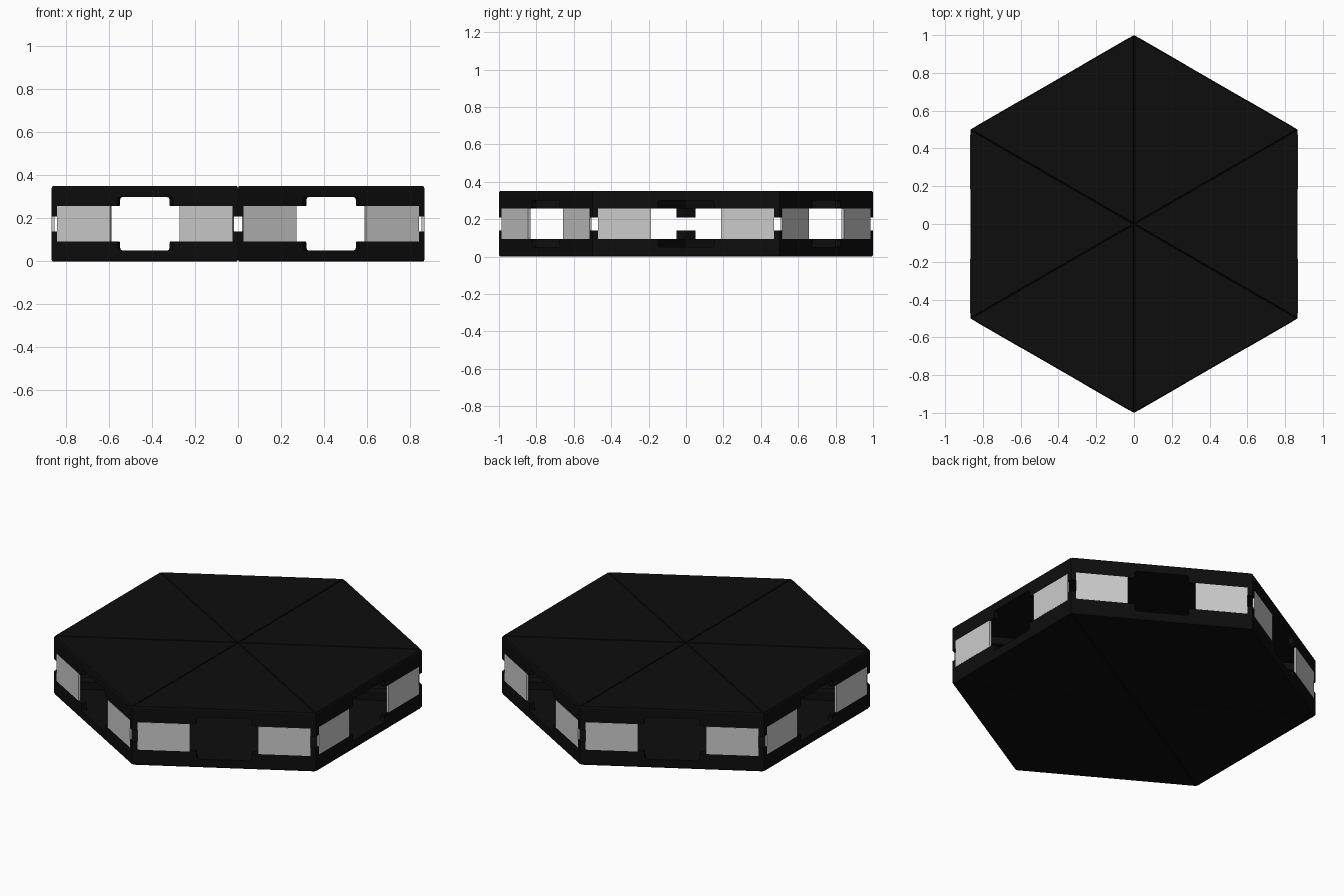
import bpy, bmesh, math
from mathutils import Vector

if "Cube" in bpy.data.objects:
    bpy.data.objects.remove(bpy.data.objects["Cube"])

H = 0.35          # total height
MID = H / 2
WALL = 0.03       # rim wall thickness
MITRE = WALL * math.sqrt(3)

black = bpy.data.materials.new("black_plastic")
black.diffuse_color = (0.004, 0.004, 0.004, 1)
black.use_nodes = True
black.node_tree.nodes["Principled BSDF"].inputs["Base Color"].default_value = black.diffuse_color

# Half of a rim side seen in elevation: corner post, ledge, rounded notch start
RIM = [(0, .30), (0, .21), (.047, .21), (.052, .215), (.052, .257), (.345, .257),
       (.35, .262), (.35, .287), (.354, .296), (.364, .30)]


def finish(bm, name, mat=None):
    bmesh.ops.remove_doubles(bm, verts=bm.verts, dist=1e-5)
    bmesh.ops.dissolve_degenerate(bm, dist=1e-5, edges=bm.edges)
    bmesh.ops.recalc_face_normals(bm, faces=bm.faces)
    mesh = bpy.data.meshes.new(name)
    bm.to_mesh(mesh)
    bm.free()
    if mat:
        mesh.materials.append(mat)
    obj = bpy.data.objects.new(name, mesh)
    bpy.context.collection.objects.link(obj)
    return obj


def loft(bm, rings):
    """Closed solid through rings of equal point count."""
    vs = [[bm.verts.new(p) for p in r] for r in rings]
    n = len(vs[0])
    bm.faces.new(vs[0])
    bm.faces.new(vs[-1])
    for a, b in zip(vs, vs[1:]):
        for i in range(n):
            j = (i + 1) % n
            bm.faces.new((a[i], a[j], b[j], b[i]))


def on_side(a, b, c, t, d, z):
    """Point at fraction t along side a-b, d inward, height z."""
    p = a.lerp(b, t) + ((c - a.lerp(b, .5)).normalized()) * d
    return Vector((p.x, p.y, z))


def tray(tri, flip, name):
    zf = (lambda z: H - z) if flip else (lambda z: z)
    bm = bmesh.new()
    mid = sum(tri, Vector((0, 0))) / 3
    # Triangular plate with a small chamfer on the outer face
    rings = []
    for z, s in ((.30, 1), (.342, 1), (H, .986)):
        rings.append([(*(mid + (p - mid) * s), zf(z)) for p in tri])
    loft(bm, rings)
    # Mitred rim walls on all three sides, two halves each
    for k in range(3):
        a, b, c = tri[k], tri[(k + 1) % 3], tri[(k + 2) % 3]
        for s, e in ((a, b), (b, a)):
            outer = [on_side(s, e, c, t, 0, zf(z)) for t, z in RIM]
            inner = [on_side(s, e, c, max(t, MITRE), WALL, zf(z)) for t, z in RIM]
            loft(bm, [outer, inner])
    return finish(bm, name, black)


def panel(s, e, c, name):
    bm = bmesh.new()
    quad = [(.029, MID - .082), (.314, MID - .082), (.314, MID + .082), (.029, MID + .082)]
    loft(bm, [[on_side(s, e, c, t, d, z) for t, z in quad] for d in (-.001, .012)])
    return finish(bm, name)


# Six wedges around the centre
centre = Vector((0, 0))
for i in range(6):
    a0, a1 = math.radians(30 + 60 * i), math.radians(90 + 60 * i)
    p, q = Vector((math.cos(a0), math.sin(a0))), Vector((math.cos(a1), math.sin(a1)))
    tri = [p, q, centre]
    tray(tri, False, f"upper_tray_{i}")
    tray(tri, True, f"lower_tray_{i}")
    # Two grey panels on the outer side of each wedge
    panel(p, q, centre, f"side_panel_{i}_a")
    panel(q, p, centre, f"side_panel_{i}_b")
